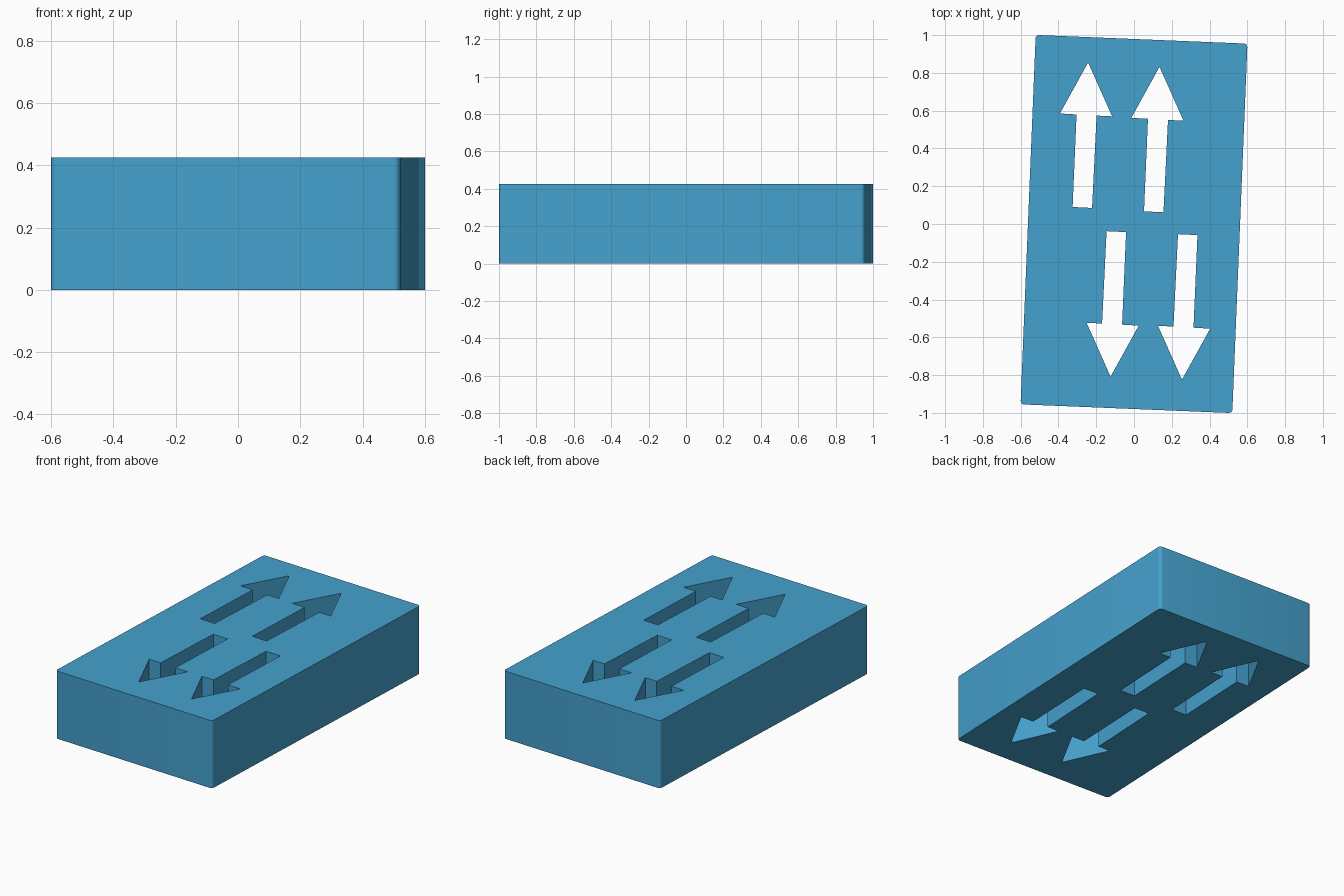
import bpy, bmesh
from math import sin, cos, pi, radians

if "Cube" in bpy.data.objects:
    bpy.data.objects.remove(bpy.data.objects["Cube"])

HEIGHT = 0.425
TILT = radians(-2.35)

# Tilted plate outline with small rounded corners
W, H, R, STEPS = 0.541, 0.9586, 0.02, 5
outline = []
for i, (sx, sy) in enumerate([(1, 1), (-1, 1), (-1, -1), (1, -1)]):
    for k in range(STEPS + 1):
        a = (i + k / STEPS) * pi / 2
        x, y = sx * W + R * cos(a), sy * H + R * sin(a)
        outline.append((x * cos(TILT) - y * sin(TILT), x * sin(TILT) + y * cos(TILT)))

# Arrow hole outline, pointing towards +y
ARROW = [(-0.243, 0.855), (-0.392, 0.585), (-0.304, 0.580), (-0.325, 0.090),
         (-0.222, 0.085), (-0.198, 0.574), (-0.116, 0.570)]


def arrow(sign, dx, dy):
    return [(sign * x + dx, sign * y + dy) for x, y in ARROW]


holes = [arrow(1, 0, 0), arrow(1, 0.378, -0.023),
         arrow(-1, 0.011, 0.031), arrow(-1, -0.367, 0.047)]

# Filled flat curve, extruded to full height
curve = bpy.data.curves.new("arrow_plate", 'CURVE')
curve.dimensions = '2D'
curve.fill_mode = 'BOTH'
curve.extrude = HEIGHT / 2
for loop in [outline] + holes:
    spline = curve.splines.new('POLY')
    spline.points.add(len(loop) - 1)
    for p, (x, y) in zip(spline.points, loop):
        p.co = (x, y, 0, 1)
    spline.use_cyclic_u = True

plate = bpy.data.objects.new("arrow_plate", curve)
bpy.context.collection.objects.link(plate)
bpy.context.view_layer.objects.active = plate
plate.select_set(True)
bpy.ops.object.convert(target='MESH')
plate = bpy.context.object

# Weld caps to walls and stand the plate on the ground
bm = bmesh.new()
bm.from_mesh(plate.data)
bmesh.ops.remove_doubles(bm, verts=bm.verts, dist=0.0005)
bmesh.ops.translate(bm, verts=bm.verts, vec=(0, 0, HEIGHT / 2))
bmesh.ops.recalc_face_normals(bm, faces=bm.faces)
bm.to_mesh(plate.data)
bm.free()
bpy.ops.object.shade_smooth_by_angle(angle=radians(30))

# Blue material
mat = bpy.data.materials.new("blue")
mat.diffuse_color = (0.06, 0.36, 0.62, 1)
mat.use_nodes = True
mat.node_tree.nodes["Principled BSDF"].inputs["Base Color"].default_value = mat.diffuse_color
plate.data.materials.clear()
plate.data.materials.append(mat)
